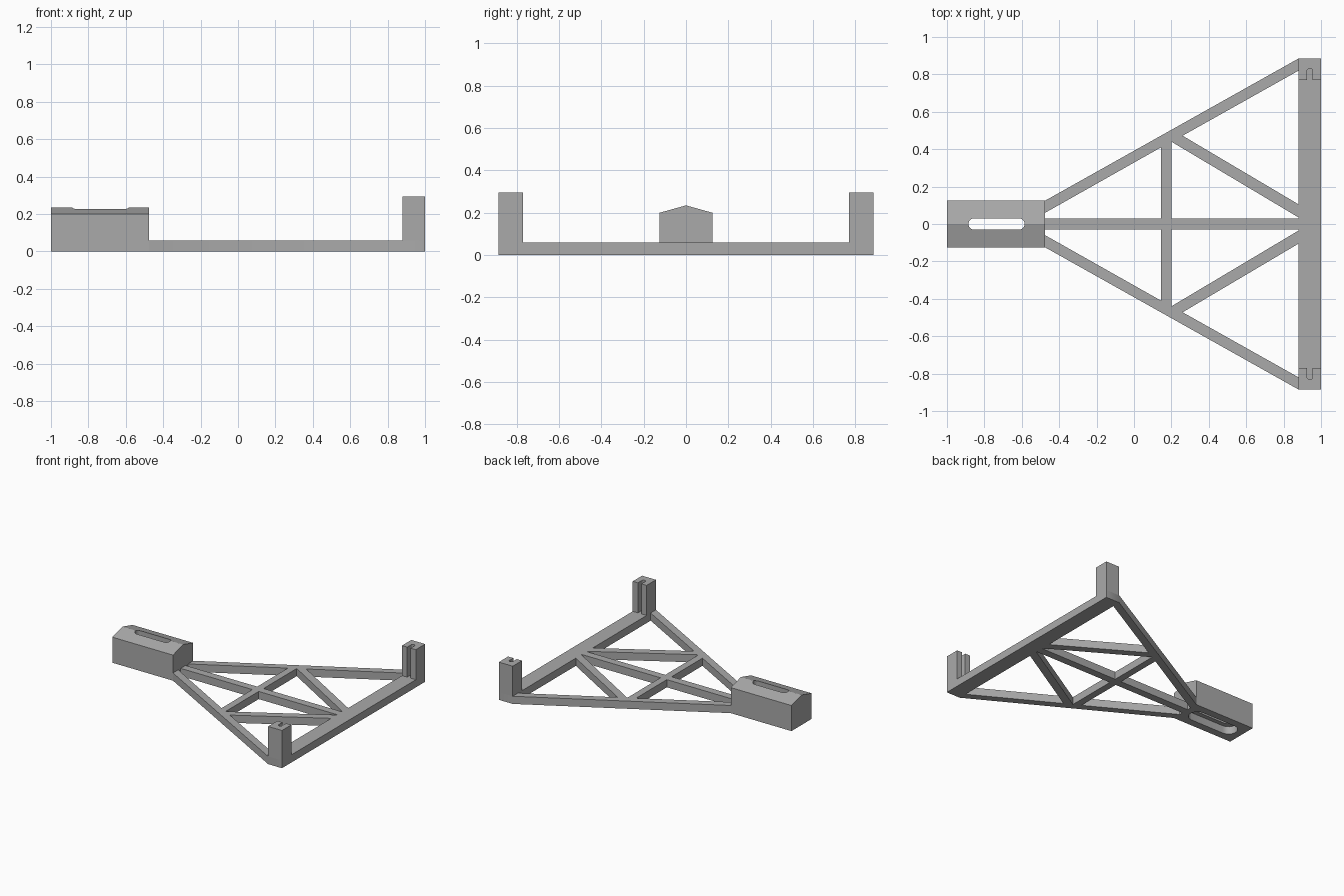
import bpy, bmesh, math

if "Cube" in bpy.data.objects:
    bpy.data.objects.remove(bpy.data.objects["Cube"], do_unlink=True)

grey = bpy.data.materials.new("plain grey")
grey.use_nodes = True
grey.diffuse_color = (0.4, 0.4, 0.4, 1)
grey.node_tree.nodes["Principled BSDF"].inputs["Base Color"].default_value = (0.4, 0.4, 0.4, 1)


def prism(name, points, z0, z1, along_x=False):
    """Extrude an outline: along z, or along x when the outline is in y, z."""
    place = (lambda a, b, c: (c, a, b)) if along_x else (lambda a, b, c: (a, b, c))
    bm = bmesh.new()
    face = bm.faces.new([bm.verts.new(place(a, b, z0)) for a, b in points])
    top = bmesh.ops.extrude_face_region(bm, geom=[face])["geom"]
    shift = place(0, 0, z1 - z0)
    bmesh.ops.translate(bm, vec=shift, verts=[v for v in top if isinstance(v, bmesh.types.BMVert)])
    bmesh.ops.recalc_face_normals(bm, faces=bm.faces)
    mesh = bpy.data.meshes.new(name)
    bm.to_mesh(mesh)
    bm.free()
    mesh.materials.append(grey)
    ob = bpy.data.objects.new(name, mesh)
    bpy.context.collection.objects.link(ob)
    return ob


def cut(target, name, points, z0, z1):
    """Cut a vertical prism out of a part, then drop the cutter."""
    cutter = prism(name, points, z0, z1)
    mod = target.modifiers.new(name, 'BOOLEAN')
    mod.operation, mod.solver, mod.object = 'DIFFERENCE', 'EXACT', cutter
    bpy.context.view_layer.objects.active = target
    bpy.ops.object.modifier_apply(modifier=mod.name)
    bpy.data.objects.remove(cutter, do_unlink=True)


def stadium(x0, x1, r, steps=12):
    """Round-ended slot outline along x."""
    pts = []
    for cx, start in ((x1 - r, -90), (x0 + r, 90)):
        for i in range(steps + 1):
            a = math.radians(start + 180 * i / steps)
            pts.append((cx + r * math.cos(a), r * math.sin(a)))
    return pts


# Triangular frame with truss windows
BAR_X, BLOCK_X, HALF, THICK, RIB = 0.88, -0.475, 0.885, 0.06, 0.03
frame = prism("truss_frame", [(1, -HALF), (1, HALF), (BAR_X, HALF), (BLOCK_X, 0.125),
                              (BLOCK_X, -0.125), (BAR_X, -HALF)], 0, THICK)
windows = {
    "outer_window": [(BAR_X, 0.82), (0.26, 0.472), (BAR_X, 0.105)],
    "middle_window": [(0.2, 0.44), (0.2, RIB), (BAR_X, RIB), (BAR_X, 0.035)],
    "inner_window": [(0.145, 0.41), (0.145, RIB), (BLOCK_X, RIB), (BLOCK_X, 0.06)],
}
for name, pts in windows.items():
    for side in (1, -1):
        cut(frame, name, [(x, y * side) for x, y in pts], -0.1, 0.2)

# Gabled mounting block with a slot and a wider recess beneath
block = prism("mounting_block", [(-0.125, 0), (0.125, 0), (0.125, 0.2), (0, 0.235), (-0.125, 0.2)],
              -1, BLOCK_X, along_x=True)
cut(block, "slot", stadium(-0.885, -0.585, 0.03), -0.1, 0.4)
cut(block, "recess", stadium(-0.945, -0.525, 0.065), -0.1, 0.06)

# Corner posts, each with a round-ended groove on its inner face
for side, label in ((1, "back"), (-1, "front")):
    post = prism(label + "_post", [(BAR_X, 0.77 * side), (1, 0.77 * side), (1, HALF * side),
                                   (BAR_X, HALF * side)], THICK, 0.295)
    groove = [(0.955, 0.7), (0.955, 0.817)]
    groove += [(0.94 + 0.015 * math.cos(a), 0.817 + 0.015 * math.sin(a))
               for a in (math.pi * i / 8 for i in range(1, 8))]
    groove += [(0.925, 0.817), (0.925, 0.7)]
    cut(post, "groove", [(x, y * side) for x, y in groove], 0, 0.4)

for ob in bpy.context.collection.objects:
    if ob.type == 'MESH':
        ob.select_set(True)
        bpy.context.view_layer.objects.active = ob
bpy.ops.object.shade_smooth_by_angle(angle=math.radians(30))
